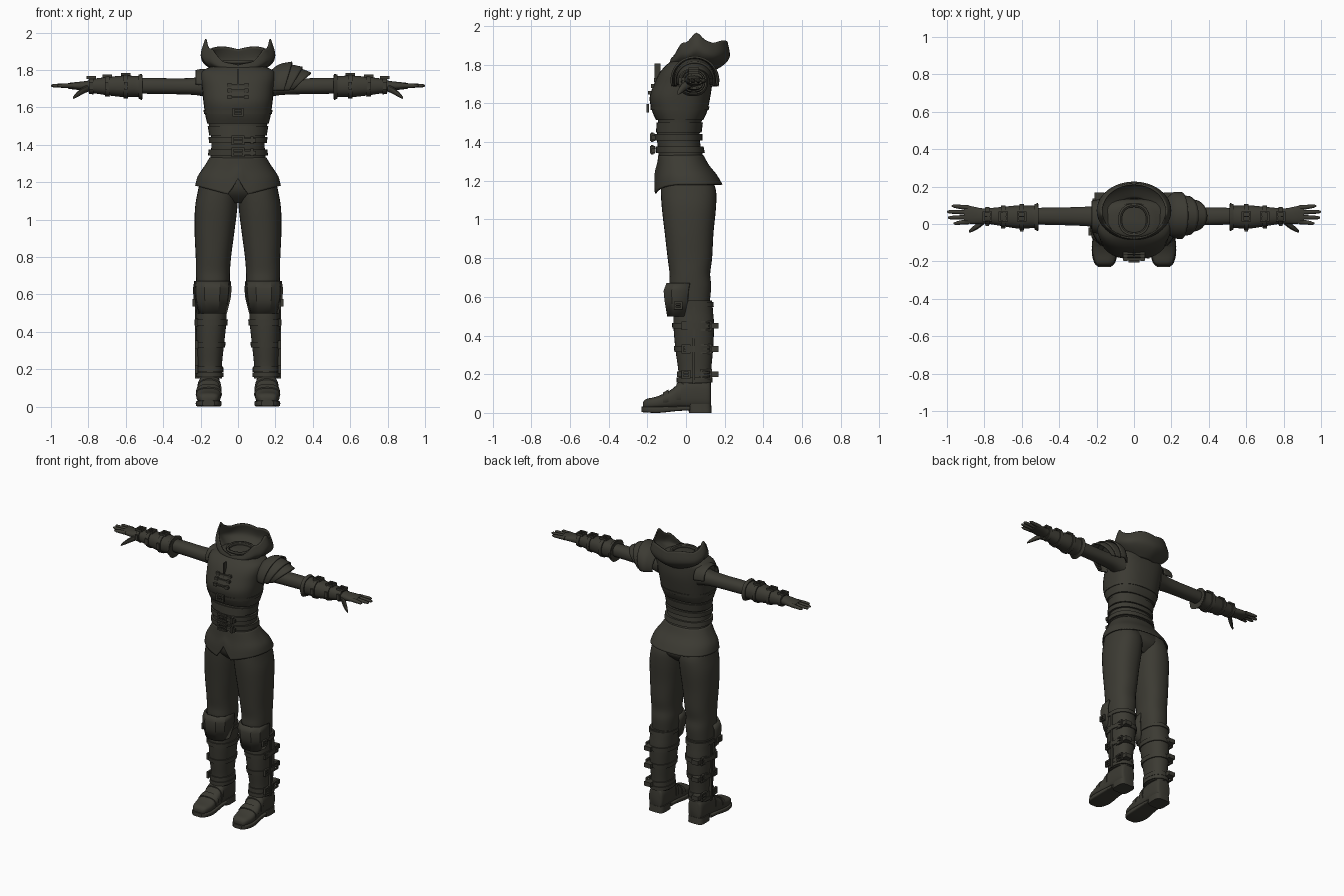
import bpy, bmesh, math
from math import sin, cos, pi, exp, radians
from mathutils import Vector

if "Cube" in bpy.data.objects:
    bpy.data.objects.remove(bpy.data.objects["Cube"])

mat = bpy.data.materials.new("dark olive leather")
mat.use_nodes = True
COLOUR = (0.045, 0.043, 0.033, 1)
mat.diffuse_color = COLOUR
bsdf = mat.node_tree.nodes["Principled BSDF"]
bsdf.inputs["Base Color"].default_value = COLOUR
bsdf.inputs["Roughness"].default_value = 0.8
parts = []


def finish(name, bm, thick=0):
    bmesh.ops.recalc_face_normals(bm, faces=bm.faces)
    mesh = bpy.data.meshes.new(name)
    bm.to_mesh(mesh)
    bm.free()
    mesh.materials.append(mat)
    ob = bpy.data.objects.new(name, mesh)
    bpy.context.collection.objects.link(ob)
    if thick:
        mod = ob.modifiers.new("thickness", 'SOLIDIFY')
        mod.thickness = thick
        mod.offset = 0
    parts.append(ob)
    return ob


def smooth_rings(rings, steps):
    """Catmull-Rom interpolation between cross-sections."""
    out = []
    for i in range(len(rings) - 1):
        p = [rings[max(i - 1, 0)], rings[i], rings[i + 1], rings[min(i + 2, len(rings) - 1)]]
        for k in range(steps):
            t = k / steps
            out.append([b + (c - a) * t / 2 + (a - 2.5 * b + 2 * c - d / 2) * t * t
                        + (1.5 * (b - c) + (d - a) / 2) * t ** 3 for a, b, c, d in zip(*p)])
    return out + [rings[-1]]


def loft(name, axis, rings, n=32, power=2.3, steps=4, arc=None, thick=0, bend=None, side=1, caps=True):
    """Skin sections (position, u low, u high, v low, v high) along an axis."""
    bm = bmesh.new()
    a0, a1 = [radians(a) for a in (arc or (0, 360))]
    loops = []
    for t, ul, uh, vl, vh in smooth_rings(rings, steps):
        loop = []
        for i in range(n + (1 if arc else 0)):
            a = a0 + (a1 - a0) * i / n
            c, s = [math.copysign(abs(q) ** (2 / power), q) for q in (cos(a), sin(a))]
            u, v = (ul + uh) / 2 + c * (uh - ul) / 2, (vl + vh) / 2 + s * (vh - vl) / 2
            co = Vector({'x': (t, u, v), 'y': (u, t, v), 'z': (u, v, t)}[axis])
            if bend:
                co = bend(co, a)
            co.x *= side
            loop.append(bm.verts.new(co))
        loops.append(loop)
    for lo, hi in zip(loops, loops[1:]):
        for i in range(n):
            j = i + 1 if arc else (i + 1) % n
            bm.faces.new((lo[i], lo[j], hi[j], hi[i]))
    if caps and not arc:
        bm.faces.new(loops[0])
        bm.faces.new(loops[-1])
    return finish(name, bm, thick)


def band(name, axis, rings, at, width, grow, side=1):
    """Strap hugging a lofted body at a position along its axis."""
    def section(t):
        r = sorted(rings)
        for a, b in zip(r, r[1:]):
            if a[0] <= t <= b[0]:
                f = (t - a[0]) / (b[0] - a[0])
                q = [m + (k - m) * f for m, k in zip(a, b)]
                return [t, q[1] - grow, q[2] + grow, q[3] - grow, q[4] + grow]
    return loft(name, axis, [section(at - width / 2), section(at + width / 2)], steps=1, side=side)


def box(name, centre, size, side=1):
    bm = bmesh.new()
    bmesh.ops.create_cube(bm, size=1)
    for v in bm.verts:
        v.co = Vector([(c + p * s) * k for c, p, s, k in zip(centre, v.co, size, (side, 1, 1))])
    return finish(name, bm)


def buckle(name, centre, w, h, normal, side=1):
    """Rectangular frame with a prong, facing along the given axis."""
    x, y, z = centre
    d = 0.014
    bar = 0.010
    for k in (-1, 1):
        if normal == 'y':
            box(name + "_bar", (x, y, z + k * h / 2), (w, d, bar), side)
            box(name + "_end", (x + k * w / 2, y, z), (bar, d, h + bar), side)
        elif normal == 'x':
            box(name + "_bar", (x, y, z + k * h / 2), (d, w, bar), side)
            box(name + "_end", (x, y + k * w / 2, z), (d, bar, h + bar), side)
        else:
            box(name + "_bar", (x, y + k * h / 2, z), (w, bar, d), side)
            box(name + "_end", (x + k * w / 2, y, z), (bar, h + bar, d), side)
    box(name + "_prong", centre, {'y': (w, d, .006), 'x': (d, w, .006), 'z': (w, .006, d)}[normal], side)


# Torso: waist and bodice
waist = [(1.26, -.17, .17, -.13, .11), (1.32, -.15, .15, -.14, .09), (1.42, -.142, .142, -.15, .07),
         (1.5, -.155, .155, -.145, .08), (1.55, -.165, .165, -.15, .09)]
loft("waist", 'z', waist)
bodice = [(1.515, -.165, .165, -.155, .09), (1.56, -.175, .175, -.175, .11), (1.63, -.185, .185, -.188, .125),
          (1.7, -.192, .192, -.165, .135), (1.76, -.2, .2, -.135, .135), (1.8, -.185, .185, -.1, .13),
          (1.83, -.1, .1, -.06, .11)]
loft("bodice", 'z', bodice, power=2.5)
band("corset_band", 'z', waist, 1.475, .05, .007)
for z in (1.425, 1.36):
    band("waist_belt", 'z', waist, z, .032, .012)
    buckle("belt_buckle", (0, -.175, z), .06, .04, 'y')
    box("belt_tongue", (.06, -.168, z - .003), (.07, .02, .022))
    box("belt_loop", (.075, -.173, z), (.014, .025, .04))
band("under_bust_strap", 'z', bodice, 1.575, .02, .006)
buckle("under_bust_buckle", (0, -.198, 1.575), .05, .036, 'y')

# Chest lacing and cord
for z in (1.655, 1.69, 1.72):
    y = -.19 + max(0, z - 1.65) * .5
    box("chest_clasp", (0, y, z), (.12, .014, .009))
    for k in (-1, 1):
        box("clasp_tab", (k * .045, y, z), (.022, .02, .02))
box("chest_cord", (0, -.148, 1.75), (.008, .03, .11))

# Skirt with split, pointed front hem
def hem(co, a):
    w = max(0, (1.32 - co.z) / .14)
    if co.y < 0:
        x = abs(co.x)
        co.z += w * (-.06 * max(0, 1 - x / .22) + .1 * max(0, 1 - x / .05))
    return co

loft("skirt", 'z', [(1.18, -.225, .225, -.16, .185), (1.23, -.212, .212, -.155, .155),
                    (1.28, -.18, .18, -.145, .115), (1.33, -.148, .148, -.14, .088)],
     n=64, bend=hem, caps=False, thick=.008)
loft("pelvis", 'z', [(1.09, -.08, .08, -.07, .09), (1.14, -.18, .18, -.12, .14), (1.2, -.2, .2, -.135, .14),
                     (1.29, -.16, .16, -.13, .1)])

# Neck ring and scalloped collar
loft("neck", 'z', [(1.77, -.1, .1, -.07, .12), (1.81, -.075, .075, -.055, .1), (1.845, -.07, .07, -.05, .095)],
     caps=False, thick=.01)
loft("neck_rim", 'z', [(1.835, -.078, .078, -.058, .103), (1.85, -.078, .078, -.058, .103)], steps=1,
     caps=False, thick=.012)

def rim(co, a):
    w = max(0, (co.z - 1.79) / .14)
    back = sin(a)
    top = 1.91 + .04 * exp(-((back + .1) / .2) ** 2) + .015 * abs(cos(3 * a))
    top -= .085 * min(1, max(0, (-back - .6) / .3))
    co.z = 1.79 + w * (top - 1.79) - .02 * max(0, back) * (1 - w)
    return co

loft("collar", 'z', [(1.79, -.11, .11, -.06, .14), (1.825, -.165, .165, -.075, .195),
                     (1.865, -.195, .195, -.08, .222), (1.93, -.172, .172, -.075, .212)],
     n=64, power=2, bend=rim, caps=False, thick=.009)

# Layered shoulder guard on the left only, small cap on the right
def point(co, a):
    co.x -= .07 * (1 - sin(a)) * max(0, (co.x - .2) / .18)
    return co

for i, plate in enumerate([[(.17, -.04, .13, 1.63, 1.785), (.22, -.07, .165, 1.61, 1.825), (.29, -.075, .165, 1.6, 1.84)],
                           [(.27, -.06, .15, 1.61, 1.828), (.345, -.055, .145, 1.62, 1.812)],
                           [(.325, -.045, .135, 1.63, 1.808), (.39, -.035, .125, 1.65, 1.782)]]):
    loft("shoulder_plate_%d" % (i + 1), 'x', plate, arc=(-15, 195), power=2, bend=point, thick=.01)
loft("right_shoulder_cap", 'x', [(.15, -.06, .13, 1.63, 1.8), (.205, -.045, .125, 1.64, 1.8),
                                 (.225, -.04, .12, 1.65, 1.795)], arc=(0, 180), side=-1, thick=.008)

arm = [(.15, -.03, .105, 1.65, 1.775), (.22, -.015, .095, 1.665, 1.76), (.32, -.008, .09, 1.67, 1.755),
       (.45, -.005, .088, 1.672, 1.757), (.56, 0, .085, 1.675, 1.755)]
bracer = [(.51, -.035, .108, 1.642, 1.775), (.535, -.022, .098, 1.655, 1.768), (.61, -.025, .1, 1.655, 1.77),
          (.7, -.012, .092, 1.665, 1.762), (.8, .005, .082, 1.68, 1.75)]
palm = [(.76, .005, .08, 1.685, 1.75), (.82, .0, .085, 1.69, 1.74), (.87, .0, .095, 1.695, 1.735),
        (.91, .01, .095, 1.7, 1.73)]
trouser = [(.55, .06, .215, -.06, .12), (.65, .045, .222, -.085, .13), (.72, .043, .225, -.085, .125),
           (.8, .037, .226, -.095, .135), (.93, .02, .232, -.11, .142), (1.06, .004, .23, -.125, .155),
           (1.15, .0, .215, -.13, .155), (1.22, .01, .2, -.125, .13)]
boot = [(.15, .085, .215, -.04, .13), (.22, .086, .213, -.04, .13), (.33, .075, .22, -.055, .14),
        (.45, .062, .225, -.065, .145), (.52, .06, .224, -.065, .14), (.58, .058, .226, -.07, .135)]

for s, label in ((1, "left_"), (-1, "right_")):
    # Arm, bracer and glove
    loft(label + "sleeve", 'x', arm, side=s)
    loft(label + "bracer", 'x', bracer, side=s)
    band(label + "bracer_cuff", 'x', bracer, .522, .02, .006, s)
    for x in (.6, .7, .785):
        band(label + "bracer_strap", 'x', bracer, x, .024, .007, s)
        buckle(label + "bracer_buckle", (x, .04, 1.778 - .1 * max(0, x - .6)), .04, .045, 'z', s)
        box(label + "strap_tip", (x, -.028 + .15 * max(0, x - .6), 1.715), (.02, .022, .04), s)
    loft(label + "palm", 'x', palm, side=s)
    for i, tip in enumerate((.965, .995, 1.0, .975)):
        y = .012 + .025 * i
        spread = (i - 1.5) * .006
        loft(label + "finger", 'x', [(x, y + f * spread - r, y + f * spread + r, 1.716 - r, 1.716 + r)
             for x, f, r in ((.88, 0, .013), (.93, .5, .0115), (tip - .012, 1, .009), (tip, 1, .003))],
             n=12, steps=2, power=2, side=s)
    loft(label + "thumb", 'x', [(.8, 0, .045, 1.685, 1.725), (.835, -.027, .01, 1.668, 1.705),
                                (.865, -.042, -.017, 1.652, 1.678), (.882, -.046, -.034, 1.645, 1.656)],
         n=12, side=s)

    # Trouser leg and boot shaft
    loft(label + "trouser_leg", 'z', trouser, side=s)
    loft(label + "boot_shaft", 'z', boot, side=s)
    band(label + "boot_top", 'z', boot, .56, .025, .006, s)
    band(label + "ankle_cuff", 'z', boot, .17, .025, .008, s)
    for z in (.45, .33, .2):
        band(label + "boot_strap", 'z', boot, z, .03, .007, s)
        buckle(label + "boot_buckle", (.222, 0, z), .035, .035, 'x', s)
        box(label + "strap_end", (.185, .145, z), (.05, .045, .03), s)
        buckle(label + "rear_buckle", (.214, .105, z), .05, .042, 'x', s)
    box(label + "boot_seam", (.22, .04, .35), (.02, .014, .4), s)

    # Knee guard, faceted
    loft(label + "knee_guard", 'z', [(.5, .065, .212, -.095, .08), (.58, .045, .232, -.11, .13),
                                     (.63, .04, .235, -.115, .14), (.67, .045, .228, -.1, .14)],
         n=5, arc=(180, 360), steps=1, power=2.6, side=s, thick=.012)
    buckle(label + "knee_buckle", (.235, -.04, .555), .035, .03, 'x', s)

    # Foot, sole and heel
    loft(label + "foot", 'y', [(-.222, .125, .19, .025, .055), (-.205, .105, .208, .02, .072),
                               (-.15, .092, .222, .02, .085), (-.08, .094, .22, .02, .118),
                               (-.02, .096, .212, .02, .165), (.05, .095, .21, .02, .18),
                               (.115, .1, .205, .02, .17), (.128, .115, .19, .03, .15)], power=2.8, side=s)
    loft(label + "sole", 'y', [(-.23, .125, .19, .004, .032), (-.205, .1, .214, .002, .032),
                               (-.14, .088, .226, 0, .032), (-.04, .094, .216, .01, .035),
                               (.02, .096, .212, .012, .035)], power=6, side=s)
    loft(label + "heel", 'z', [(0, .095, .21, .015, .133), (.045, .097, .208, .01, .13)], power=4, steps=1, side=s)
    loft(label + "toe_strap", 'y', [(-.12, .086, .226, .03, .104), (-.09, .088, .225, .03, .122)], steps=1, side=s)
    loft(label + "instep_strap", 'y', [(-.05, .088, .219, .03, .15), (-.025, .09, .217, .03, .17)], steps=1, side=s)

# Smooth shading with crisp edges
bpy.ops.object.select_all(action='DESELECT')
for ob in parts:
    ob.select_set(True)
bpy.context.view_layer.objects.active = parts[0]
bpy.ops.object.shade_smooth_by_angle(angle=radians(35))
